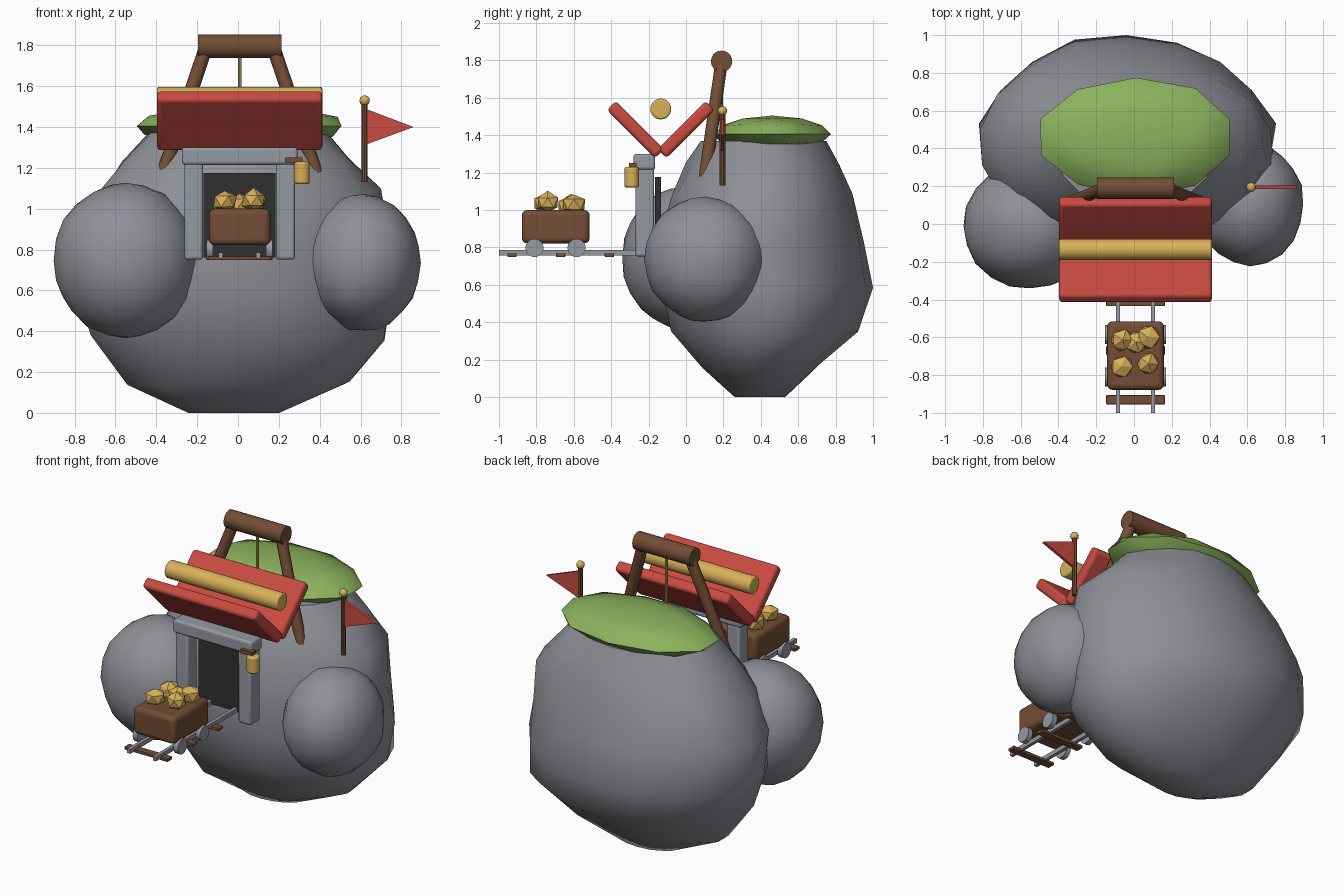
import bpy, bmesh, math, random
from mathutils import Vector, Matrix

if "Cube" in bpy.data.objects:
    bpy.data.objects.remove(bpy.data.objects["Cube"])

random.seed(4)
CX = 0.008  # symmetry line of the built structure


def material(name, rgb):
    m = bpy.data.materials.new(name)
    m.diffuse_color = (*rgb, 1)
    m.use_nodes = True
    m.node_tree.nodes["Principled BSDF"].inputs["Base Color"].default_value = m.diffuse_color
    return m


ROCK = material("rock grey", (0.27, 0.28, 0.31))
STONE = material("stone and iron grey", (0.30, 0.32, 0.36))
GRASS = material("grass green", (0.26, 0.45, 0.11))
RED = material("roof red", (0.58, 0.07, 0.055))
GOLD = material("gold", (0.69, 0.44, 0.10))
WOOD = material("wood brown", (0.17, 0.075, 0.035))
DARK = material("mine dark", (0.03, 0.03, 0.03))


def finish(name, bm, mat, smooth=35, bevel=0):
    bmesh.ops.recalc_face_normals(bm, faces=bm.faces)
    me = bpy.data.meshes.new(name)
    bm.to_mesh(me)
    bm.free()
    me.materials.append(mat)
    ob = bpy.data.objects.new(name, me)
    bpy.context.collection.objects.link(ob)
    if bevel:
        mod = ob.modifiers.new("bevel", 'BEVEL')
        mod.width, mod.segments = bevel, 3
        mod.limit_method, mod.angle_limit = 'ANGLE', math.radians(40)
    if smooth:
        bpy.ops.object.select_all(action='DESELECT')
        ob.select_set(True)
        bpy.context.view_layer.objects.active = ob
        bpy.ops.object.shade_smooth_by_angle(angle=math.radians(smooth))
    return ob


def box(name, lo, hi, mat, bevel=0.0, tilt=0.0):
    lo, hi = Vector(lo), Vector(hi)
    bm = bmesh.new()
    bmesh.ops.create_cube(bm, size=1)
    bmesh.ops.scale(bm, vec=hi - lo, verts=bm.verts)
    bmesh.ops.rotate(bm, matrix=Matrix.Rotation(tilt, 3, 'X'), verts=bm.verts)
    bmesh.ops.translate(bm, vec=(lo + hi) / 2, verts=bm.verts)
    return finish(name, bm, mat, 35, bevel)


def rod(name, a, b, r, mat, sides=16, bevel=0):
    a, b = Vector(a), Vector(b)
    d = b - a
    bm = bmesh.new()
    bmesh.ops.create_cone(bm, cap_ends=True, segments=sides, radius1=r, radius2=r, depth=d.length)
    bm.transform(Matrix.Translation((a + b) / 2) @ d.to_track_quat('Z', 'Y').to_matrix().to_4x4())
    return finish(name, bm, mat, 35, bevel)


def lump(name, centre, radii, mat, sub=2, jitter=0.0, smooth=35):
    bm = bmesh.new()
    bmesh.ops.create_icosphere(bm, subdivisions=sub, radius=1)
    for v in bm.verts:
        v.co *= 1 + random.uniform(-jitter, jitter)
        v.co = Vector(c + p * r for c, p, r in zip(centre, v.co, radii))
    return finish(name, bm, mat, smooth)


# Main rock: stacked rings of (z, centre x, half width, front y, back y)
rings = [(0.0, -0.02, 0.23, 0.26, 0.53), (0.14, 0.0, 0.55, 0.09, 0.69),
         (0.36, 0.01, 0.73, -0.08, 0.92), (0.60, -0.04, 0.79, -0.135, 1.0),
         (0.85, -0.04, 0.78, -0.14, 0.95), (1.08, 0.0, 0.70, -0.07, 0.89),
         (1.24, 0.0, 0.57, 0.0, 0.82), (1.37, 0.0, 0.44, 0.08, 0.75)]
bm = bmesh.new()
N = 18
loops = []
for i, (z, cx, rx, y0, y1) in enumerate(rings):
    loop = []
    for k in range(N):
        a = math.tau * k / N - math.pi / 2
        j = random.uniform(0.97, 1.02) if k % 9 else 1
        dz = random.uniform(-0.02, 0.02) if 0 < i < 7 else 0
        loop.append(bm.verts.new((cx + rx * math.cos(a) * j,
                                  (y0 + y1) / 2 + (y1 - y0) / 2 * math.sin(a) * j, z + dz)))
    loops.append(loop)
for p, q in zip(loops, loops[1:]):
    for k in range(N):
        bm.faces.new((p[k], p[(k + 1) % N], q[(k + 1) % N], q[k]))
bm.faces.new(loops[0])
bm.faces.new(loops[-1])
finish("main_rock", bm, ROCK, 45)

# Side boulders and grass cap
lump("left_boulder", (-0.55, -0.01, 0.745), (0.355, 0.335, 0.378), ROCK, 3, 0.015, 45)
lump("right_boulder", (0.615, 0.105, 0.735), (0.285, 0.325, 0.335), ROCK, 3, 0.02, 45)
lump("grass_cap", (0.01, 0.46, 1.405), (0.53, 0.315, 0.098), GRASS, 2, 0.02, 45)

# Mine entrance
box("mine_opening", (-0.168, -0.165, 0.76), (0.184, -0.135, 1.175), DARK)
for s, side in ((-1, "left"), (1, "right")):
    x = CX + s * 0.225
    box(side + "_door_post", (x - 0.046, -0.27, 0.75), (x + 0.046, -0.17, 1.225), STONE, 0.015)
box("door_lintel", (CX - 0.283, -0.28, 1.215), (CX + 0.283, -0.165, 1.30), STONE, 0.015)

# Folded roof boards and ridge log
for s, side in ((-1, "front"), (1, "back")):
    y = -0.135 + s * 0.135
    box(side + "_roof_board", (CX - 0.405, y - 0.182, 1.396), (CX + 0.405, y + 0.182, 1.464),
        RED, 0.02, s * math.radians(45))
rod("roof_ridge_log", (CX - 0.405, -0.135, 1.54), (CX + 0.405, -0.135, 1.54), 0.056, GOLD, 20, 0.01)

# Winding frame with rope
rod("frame_beam", (CX - 0.205, 0.19, 1.795), (CX + 0.205, 0.19, 1.795), 0.057, WOOD, 20)
for s, side in ((-1, "left"), (1, "right")):
    rod(side + "_frame_leg", (CX + s * 0.165, 0.19, 1.79), (CX + s * 0.375, 0.10, 1.17), 0.034, WOOD, 14)
rod("frame_rope", (CX, 0.19, 1.36), (CX, 0.19, 1.77), 0.009, GOLD, 8)

# Flag
rod("flag_pole", (0.62, 0.195, 1.13), (0.62, 0.195, 1.52), 0.016, WOOD, 10)
lump("flag_knob", (0.62, 0.195, 1.53), (0.026,) * 3, GOLD, 2)
bm = bmesh.new()
tri = [bm.verts.new((x, 0.186, z)) for x, z in ((0.63, 1.315), (0.86, 1.40), (0.63, 1.487))]
ext = bmesh.ops.extrude_face_region(bm, geom=[bm.faces.new(tri)])
bmesh.ops.translate(bm, vec=(0, 0.018, 0), verts=[v for v in ext['geom'] if isinstance(v, bmesh.types.BMVert)])
finish("flag", bm, RED, 0)

# Lantern on its bracket
box("lantern_bracket", (0.23, -0.305, 1.225), (0.315, -0.265, 1.25), WOOD)
rod("lantern", (0.313, -0.29, 1.12), (0.313, -0.29, 1.23), 0.039, GOLD, 14, 0.012)

# Track
for s, side in ((-1, "left"), (1, "right")):
    x = CX + s * 0.092
    box(side + "_rail", (x - 0.011, -1.0, 0.757), (x + 0.011, -0.15, 0.785), STONE)
for i, y in enumerate((-0.93, -0.67, -0.41)):
    box(f"track_tie_{i + 1}", (CX - 0.155, y - 0.025, 0.748), (CX + 0.155, y + 0.025, 0.768), WOOD, 0.004)

# Ore cart
box("cart_body", (CX - 0.15, -0.878, 0.822), (CX + 0.15, -0.515, 1.0), WOOD, 0.028)
for s in (-1, 1):
    for y in (-0.81, -0.585):
        rod("cart_wheel", (CX + s * 0.13, y, 0.797), (CX + s * 0.162, y, 0.797), 0.049, STONE, 16)
for x, y, z in ((-0.06, -0.615, 1.03), (0.075, -0.60, 1.03), (-0.065, -0.755, 1.035),
                (0.078, -0.74, 1.04), (0.01, -0.625, 1.02)):
    lump("gold_nugget", (x, y, z), (0.064, 0.064, 0.058), GOLD, 1, 0.1, 0)
